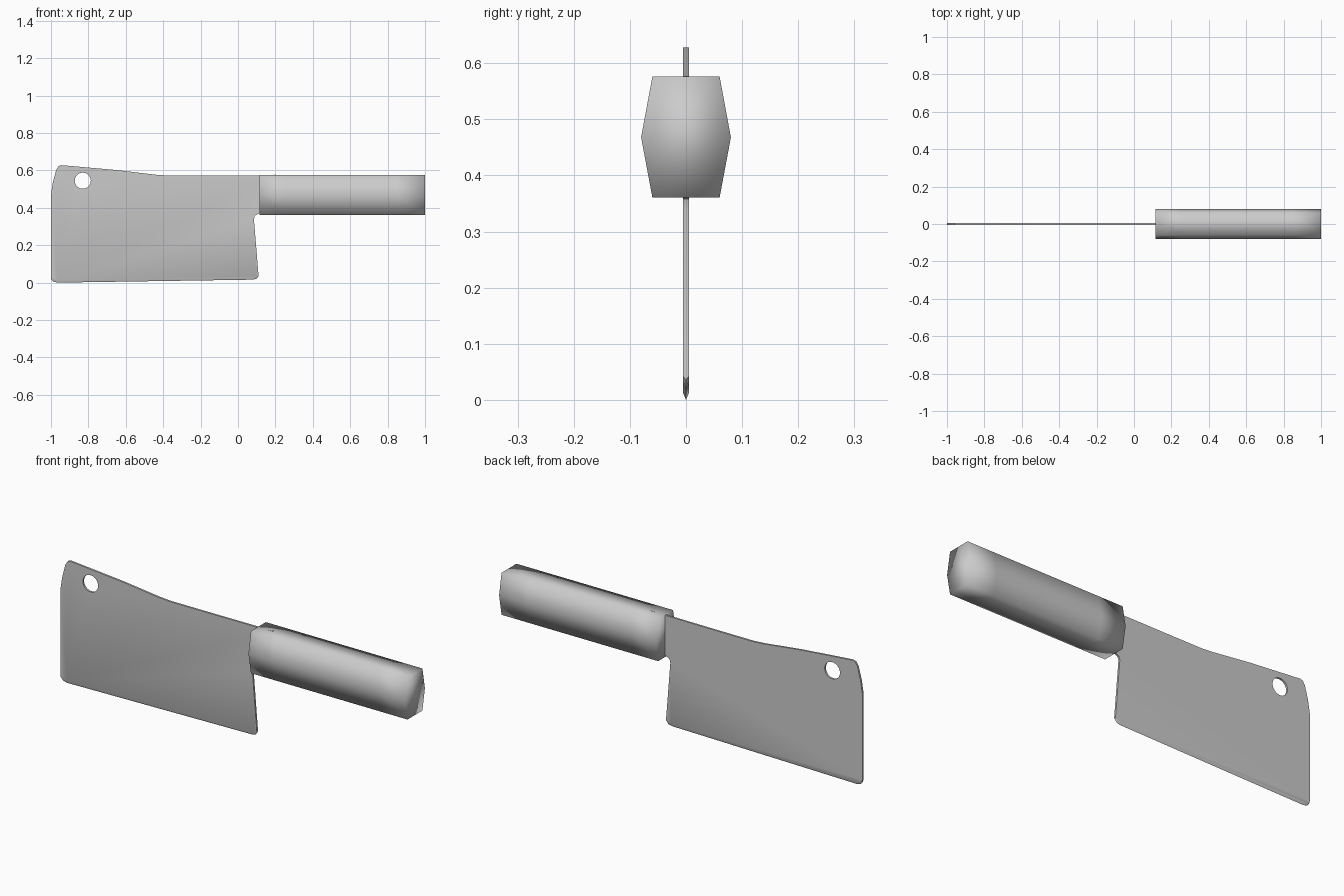
import bpy, bmesh, math

if "Cube" in bpy.data.objects:
    bpy.data.objects.remove(bpy.data.objects["Cube"])


def make_object(name, bm):
    bmesh.ops.recalc_face_normals(bm, faces=bm.faces)
    mesh = bpy.data.meshes.new(name)
    bm.to_mesh(mesh)
    bm.free()
    obj = bpy.data.objects.new(name, mesh)
    bpy.context.collection.objects.link(obj)
    return obj


def loft(name, rings):
    """Skin a list of equal-length point rings and cap both ends."""
    bm = bmesh.new()
    loops = [[bm.verts.new(p) for p in ring] for ring in rings]
    for a, b in zip(loops, loops[1:]):
        for i in range(len(a)):
            j = (i + 1) % len(a)
            bm.faces.new((a[i], a[j], b[j], b[i]))
    bm.faces.new(loops[0])
    bm.faces.new(loops[-1])
    return make_object(name, bm)


def shade(obj, degrees):
    bpy.ops.object.select_all(action='DESELECT')
    obj.select_set(True)
    bpy.context.view_layer.objects.active = obj
    bpy.ops.object.shade_smooth_by_angle(angle=math.radians(degrees))


# Blade: side outlines joined through a middle outline that forms the cutting edge
HALF = 0.005
cutting_edge = [(-0.997, 0.016), (-0.987, 0.005), (-0.965, 0.0),
                (0.08, 0.016), (0.10, 0.021), (0.11, 0.036)]
body = [(0.085, 0.34), (0.09, 0.358), (0.115, 0.372), (0.2, 0.38),
        (0.2, 0.577), (0.115, 0.574), (-0.2, 0.573), (-0.38, 0.573), (-0.44, 0.577),
        (-0.65, 0.602), (-0.92, 0.626), (-0.945, 0.628), (-0.96, 0.623),
        (-0.972, 0.603), (-0.99, 0.535), (-1.0, 0.47), (-1.0, 0.03)]
raised = [(x, z + 0.012) for x, z in cutting_edge]
raised[0] = (-0.998, 0.024)
raised[-1] = (0.1095, 0.042)


def side(y):
    return [(x, y, z) for x, z in raised + body]


middle = [(x, 0, z) for x, z in cutting_edge + body]
blade = loft("blade", [side(-HALF), middle, side(HALF)])

# Hanging hole
bpy.ops.mesh.primitive_cylinder_add(vertices=32, radius=0.043, depth=0.1,
                                    location=(-0.83, 0, 0.545),
                                    rotation=(math.pi / 2, 0, 0))
cutter = bpy.context.object
cutter.name = "hole_cutter"
cut = blade.modifiers.new("hanging_hole", 'BOOLEAN')
cut.operation = 'DIFFERENCE'
cut.solver = 'EXACT'
cut.object = cutter
bpy.context.view_layer.objects.active = blade
bpy.ops.object.modifier_apply(modifier=cut.name)
bpy.data.objects.remove(cutter)
shade(blade, 30)

# Handle: hexagonal bar, wider at mid height
section = [(-0.06, 0.361), (0.06, 0.361), (0.08, 0.468),
           (0.06, 0.576), (-0.06, 0.576), (-0.08, 0.468)]
handle = loft("handle", [[(x, y, z) for y, z in section]
                         for x in (0.115, 0.25, 0.85, 1.0)])
shade(handle, 180)
